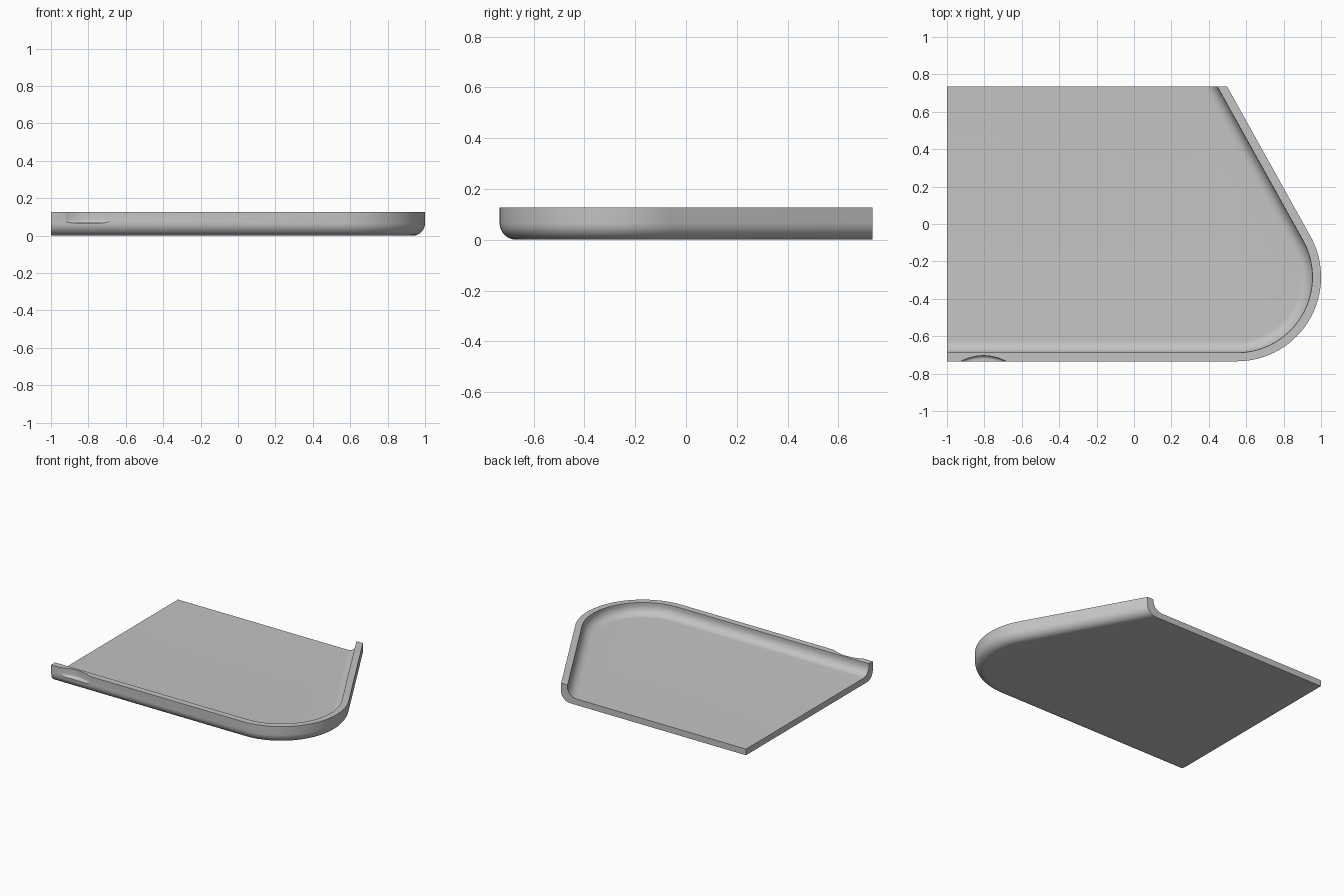
import bpy, bmesh, math
from math import sin, cos, pi, radians
from mathutils import Vector

if "Cube" in bpy.data.objects:
    bpy.data.objects.remove(bpy.data.objects["Cube"])

grey = bpy.data.materials.new("plain grey")
grey.use_nodes = True
grey.diffuse_color = (0.55, 0.55, 0.55, 1)
grey.node_tree.nodes["Principled BSDF"].inputs["Base Color"].default_value = grey.diffuse_color

LEFT, BACK, FRONT = -1.0, 0.734, -0.734
HEIGHT, WALL, FLOOR = 0.127, 0.046, 0.045
OUTER_R, INNER_R = 0.066, 0.064
CORNER_R = 0.45
CORNER = Vector((0.55, FRONT + CORNER_R))
STEPS = 10


def arc(cx, cy, r, a0, a1, n):
    return [(cx + r * cos(a0 + (a1 - a0) * i / n), cy + r * sin(a0 + (a1 - a0) * i / n))
            for i in range(n + 1)]


def make_object(name, bm):
    bmesh.ops.recalc_face_normals(bm, faces=bm.faces)
    mesh = bpy.data.meshes.new(name)
    bm.to_mesh(mesh)
    bm.free()
    mesh.materials.append(grey)
    obj = bpy.data.objects.new(name, mesh)
    bpy.context.collection.objects.link(obj)
    return obj


# Wall section as (inset, height), from the underside round to the floor
section = arc(OUTER_R, OUTER_R, OUTER_R, 1.5 * pi, pi, STEPS)
section += [(0, HEIGHT), (WALL, HEIGHT)]
section += arc(WALL + INNER_R, FLOOR + INNER_R, INNER_R, pi, 1.5 * pi, STEPS)

# Outline as (point, inset direction): front edge, round corner, slanted side
slant = radians(29.1)
path = [(Vector((LEFT, FRONT)), Vector((0, 1)))]
for i in range(41):
    a = -pi / 2 + (slant + pi / 2) * i / 40
    n = Vector((cos(a), sin(a)))
    path.append((CORNER + n * CORNER_R, -n))
tangent = path[-1][0]
end = Vector((tangent.x - (BACK - tangent.y) * math.tan(slant), BACK))
path.append((end, Vector((-1 / cos(slant), 0))))

# Tray: swept wall, closed by floor, underside and two cut ends
bm = bmesh.new()
rows = [[bm.verts.new((*(p + d * inset), z)) for inset, z in section] for p, d in path]
for a, b in zip(rows, rows[1:]):
    for j in range(len(section) - 1):
        bm.faces.new((a[j], b[j], b[j + 1], a[j + 1]))
low = bm.verts.new((LEFT, BACK, 0))
high = bm.verts.new((LEFT, BACK, FLOOR))
bm.faces.new([r[-1] for r in rows] + [high])
bm.faces.new([r[0] for r in rows] + [low])
bm.faces.new(rows[0] + [high, low])
bm.faces.new(rows[-1] + [high, low])
tray = make_object("tray", bm)

# Thumb notch cutter: upright cylinder with a rounded lower edge
NOTCH_R, NOTCH_Z, ROUND = 0.255, 0.068, 0.017
profile = [(0, NOTCH_Z)]
profile += arc(NOTCH_R - ROUND, NOTCH_Z + ROUND, ROUND, -pi / 2, 0, 6)
profile += [(NOTCH_R, HEIGHT + 0.1), (0, HEIGHT + 0.1)]
bm = bmesh.new()
verts = [bm.verts.new((r, 0, z)) for r, z in profile]
edges = [bm.edges.new(pair) for pair in zip(verts, verts[1:])]
bmesh.ops.spin(bm, geom=verts + edges, cent=(0, 0, 0), axis=(0, 0, 1),
               angle=2 * pi, steps=96, use_duplicate=False)
bmesh.ops.remove_doubles(bm, verts=bm.verts, dist=0.0001)
cutter = make_object("notch_cutter", bm)
cutter.location = (-0.805, FRONT + 0.03 - NOTCH_R, 0)
cutter.hide_render = True

# Cut the notch, then smooth the rounded faces
cut = tray.modifiers.new("notch", 'BOOLEAN')
cut.operation = 'DIFFERENCE'
cut.solver = 'EXACT'
cut.object = cutter
bpy.ops.object.select_all(action='DESELECT')
tray.select_set(True)
bpy.context.view_layer.objects.active = tray
bpy.ops.object.modifier_apply(modifier=cut.name)
bpy.data.objects.remove(cutter)
bpy.ops.object.shade_smooth_by_angle(angle=radians(30))
